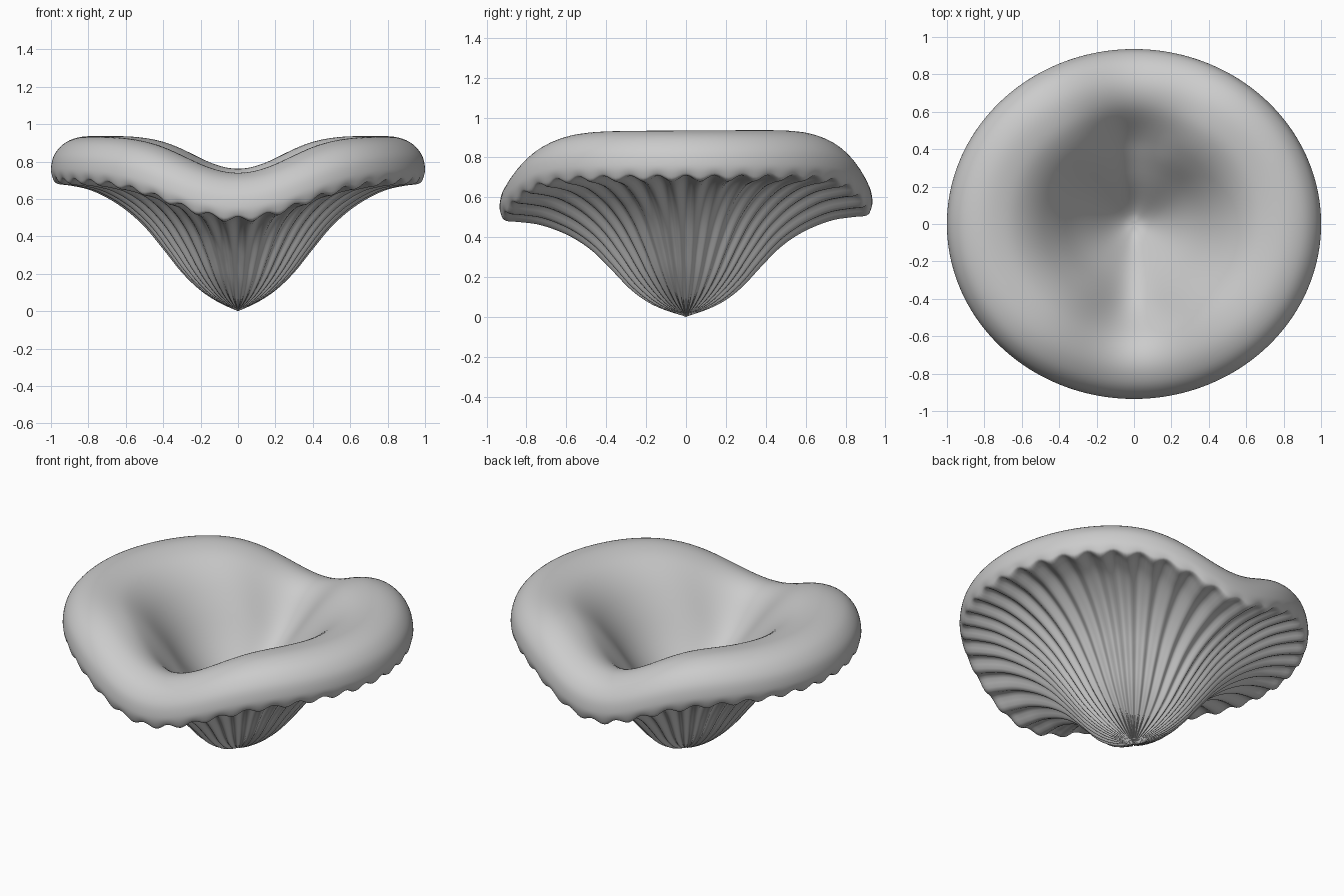
import bpy, bmesh
from math import sin, cos, pi, exp, radians, acos, tau
from mathutils import Vector

if "Cube" in bpy.data.objects:
    bpy.data.objects.remove(bpy.data.objects["Cube"])

GILLS = 40
SEGS = GILLS * 8
STEPS = 4

# Radial profile (r, z): underside from the tip to the rim, then over the lip into the bowl
under = [(0, 0), (.1, .045), (.2, .11), (.3, .205), (.4, .33), (.5, .45), (.6, .54),
         (.7, .605), (.8, .65), (.9, .672), (.97, .682), (.992, .71), (1, .765)]
upper = [(.98, .84), (.92, .903), (.83, .933), (.73, .928), (.63, .895), (.53, .82),
         (.43, .70), (.3, .51), (.15, .32), (.06, .235), (0, .215)]
pts = [Vector(p) for p in under + upper]


def spline(p, steps):
    """Catmull-Rom samples through the points."""
    out = []
    for i in range(len(p) - 1):
        a, b, c, d = p[max(i - 1, 0)], p[i], p[i + 1], p[min(i + 2, len(p) - 1)]
        for k in range(steps):
            t = k / steps
            out.append(.5 * (2 * b + (c - a) * t + (2 * a - 5 * b + 4 * c - d) * t * t
                             + (3 * b - a - 3 * c + d) * t ** 3))
    return out + [p[-1]]


def place(r, z, ang, gill, inner):
    """Bend the round form: a sag at front and back, plus gill grooves below."""
    s, c = sin(ang), cos(ang)
    off = acos(min(1, abs(s)))                      # angle away from the front/back axis
    depth, width = (.2, radians(28)) if s < 0 else (.185, radians(24))
    sag = sin(min(r, 1) * pi / 2) ** 1.4
    if inner:
        sag += .55 * exp(-((r - .5) / .17) ** 2)    # the bowl wall leans out further there
    z -= depth * exp(-(off / width) ** 2) * sag
    z += .005 * s * r
    groove = .5 - .5 * cos(GILLS * ang + pi)
    return (r * c, .935 * r * s, z + gill * groove)


bm = bmesh.new()
prof = spline(pts, STEPS)
n_under = (len(under) - 1) * STEPS
rings = []
for i, (r, z) in enumerate(prof[1:-1], 1):
    # Groove depth grows from the tip and fades out at the rim
    gill = 0
    if i < n_under:
        gill = .035 * min(1, r / .4) * min(1, (n_under - i) / (2.5 * STEPS))
    rings.append([bm.verts.new(place(r, z, tau * k / SEGS, gill, i > n_under))
                  for k in range(SEGS)])

tip = bm.verts.new((0, 0, prof[0].y))
pit = bm.verts.new((0, 0, prof[-1].y))
for k in range(SEGS):
    n = (k + 1) % SEGS
    bm.faces.new((tip, rings[0][n], rings[0][k]))
    bm.faces.new((pit, rings[-1][k], rings[-1][n]))
    for lo, hi in zip(rings, rings[1:]):
        bm.faces.new((lo[k], lo[n], hi[n], hi[k]))
bmesh.ops.recalc_face_normals(bm, faces=bm.faces)
for f in bm.faces:
    f.smooth = True

# Funnel-shaped cap with gilled underside
mesh = bpy.data.meshes.new("mushroom_cap")
bm.to_mesh(mesh)
bm.free()
cap = bpy.data.objects.new("mushroom_cap", mesh)
bpy.context.collection.objects.link(cap)
